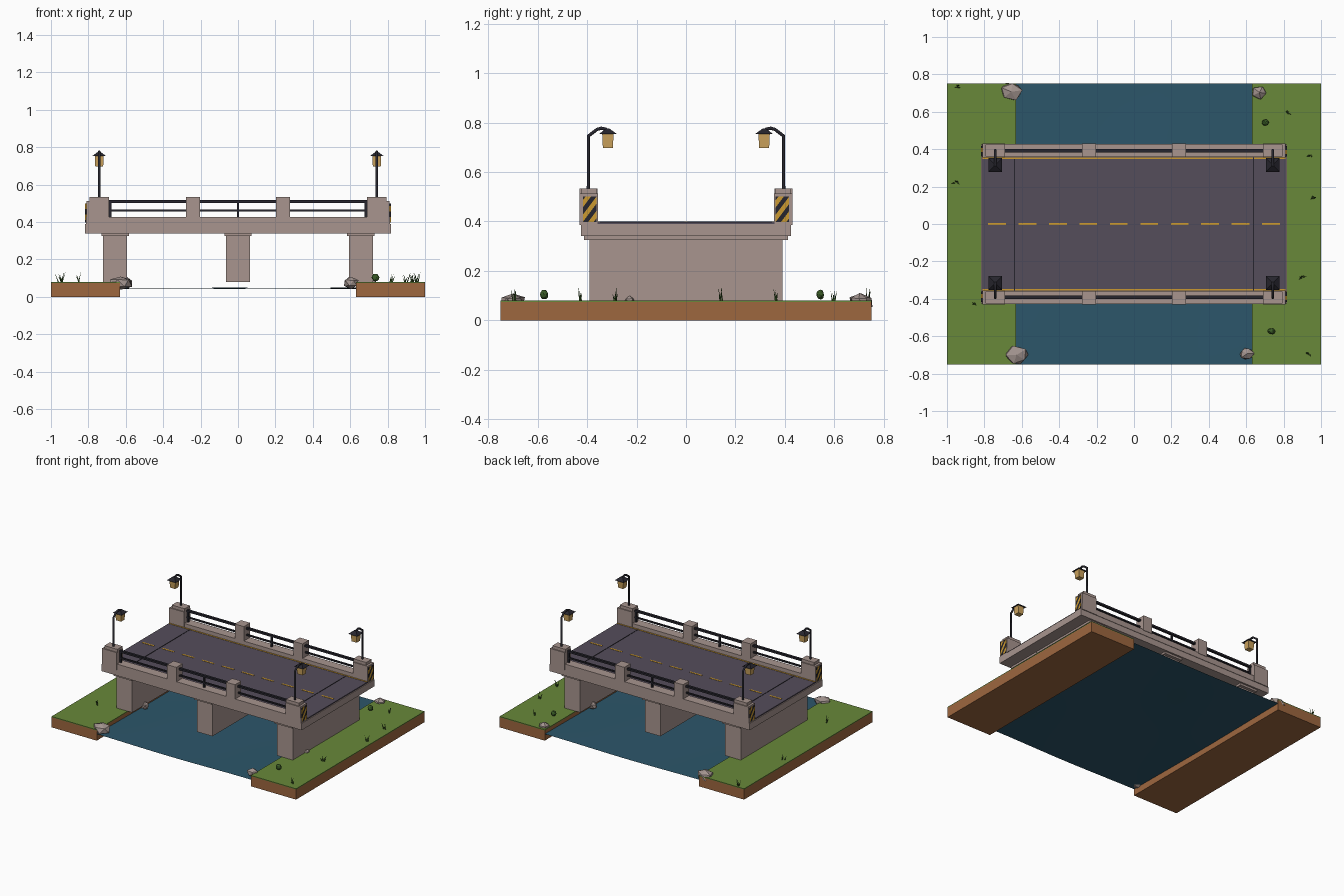
import bpy, bmesh, math, random
from mathutils import Vector, Matrix

random.seed(4)
if "Cube" in bpy.data.objects:
    bpy.data.objects.remove(bpy.data.objects["Cube"], do_unlink=True)


def colour(name, r, g, b):
    lin = [((c / 255 + 0.055) / 1.055) ** 2.4 for c in (r, g, b)] + [1]
    m = bpy.data.materials.new(name)
    m.use_nodes = True
    m.diffuse_color = lin
    bsdf = m.node_tree.nodes["Principled BSDF"]
    bsdf.inputs["Base Color"].default_value = lin
    bsdf.inputs["Roughness"].default_value = 0.9
    return m


stone = colour("stone", 168, 149, 143)
rock_grey = colour("rock grey", 164, 149, 144)
asphalt = colour("asphalt", 85, 77, 91)
water_blue = colour("water blue", 44, 86, 106)
amber = colour("amber paint", 204, 154, 48)
glass = colour("lantern glow", 203, 162, 92)
iron = colour("dark iron", 38, 37, 45)
grass = colour("grass", 104, 136, 58)
earth = colour("earth", 158, 103, 63)
foliage = colour("foliage", 58, 92, 38)


def finish(name, bm, *mats):
    me = bpy.data.meshes.new(name)
    bmesh.ops.recalc_face_normals(bm, faces=bm.faces)
    bm.to_mesh(me)
    bm.free()
    for m in mats:
        me.materials.append(m)
    ob = bpy.data.objects.new(name, me)
    bpy.context.collection.objects.link(ob)
    return ob


def add_box(bm, x, y, z):
    """Box from (min, max) pairs."""
    lo, hi = zip(x, y, z)
    size = [h - l for l, h in zip(lo, hi)]
    mid = [(h + l) / 2 for l, h in zip(lo, hi)]
    mat = Matrix.Translation(mid) @ Matrix.Diagonal((*size, 1))
    return bmesh.ops.create_cube(bm, size=1, matrix=mat)["verts"]


def box(name, mat, x, y, z):
    bm = bmesh.new()
    add_box(bm, x, y, z)
    return finish(name, bm, mat)


def span(a, b, sign):
    return tuple(sorted((a * sign, b * sign)))


# Banks: earth blocks with a thin turf layer
for side, s in (("left", 1), ("right", -1)):
    box(side + "_bank", earth, span(0.63, 1, s), (-0.75, 0.75), (0, 0.074))
    box(side + "_turf", grass, span(0.63, 1, s), (-0.75, 0.75), (0.074, 0.08))

# Water sheet with gentle ripples
bm = bmesh.new()
bmesh.ops.create_grid(bm, x_segments=24, y_segments=24, size=1)
for v in bm.verts:
    x, y = v.co.x * 0.63, v.co.y * 0.75
    v.co = (x, y, 0.046 + 0.003 * math.sin(5 * x + 1.8) * math.cos(4 * y))
water = finish("water", bm, water_blue)
water.data.shade_smooth()

# Piers with shallow caps
for name, x in (("right_pier", -0.657), ("middle_pier", 0), ("left_pier", 0.657)):
    box(name, stone, (x - 0.064, x + 0.064), (-0.39, 0.39), (0.08, 0.33))
    box(name + "_cap", stone, (x - 0.073, x + 0.073), (-0.412, 0.412), (0.325, 0.342))

# Deck slab and road surface
box("deck", stone, (-0.818, 0.818), (-0.425, 0.425), (0.34, 0.39))
box("road", asphalt, (-0.812, 0.812), (-0.36, 0.36), (0.385, 0.398))
for s in (1, -1):
    box("expansion_joint", iron, span(0.636, 0.642, s), (-0.355, 0.355), (0.395, 0.4))
    box("edge_line", amber, (-0.81, 0.81), span(0.347, 0.356, s), (0.395, 0.4))

# Centre dashes
bm = bmesh.new()
for i in range(10):
    x = (i - 4.5) * 0.163
    add_box(bm, (x - 0.048, x + 0.048), (-0.006, 0.006), (0.395, 0.4))
finish("centre_dashes", bm, amber)


def hazard_plate(sx, sy):
    """Amber plate cut by diagonals, alternate bands turned dark."""
    bm = bmesh.new()
    add_box(bm, span(0.811, 0.817, sx), span(0.362, 0.417, sy), (0.398, 0.5))
    across = Vector((0, -0.8 * sx, 0.6)).normalized()
    start = Vector((0, sy * 0.39, 0.449))
    step = 0.0175
    for i in range(-6, 7):
        geom = bm.verts[:] + bm.edges[:] + bm.faces[:]
        bmesh.ops.bisect_plane(bm, geom=geom, plane_co=start + across * (i + 0.5) * step,
                               plane_no=across)
    for f in bm.faces:
        d = (f.calc_center_median() - start).dot(across)
        f.material_index = round(d / step) % 2
    finish("hazard_plate", bm, amber, iron)


def lamp(sx, sy):
    """Post with a bent arm and a hanging lantern."""
    cu = bpy.data.curves.new("lamp_post", "CURVE")
    cu.dimensions = "3D"
    cu.bevel_depth = 0.0075
    cu.bevel_resolution = 1
    cu.use_fill_caps = True
    path = [(0.395, 0.52), (0.395, 0.745), (0.385, 0.753), (0.36, 0.772),
            (0.343, 0.777), (0.32, 0.772)]
    sp = cu.splines.new("POLY")
    sp.points.add(len(path) - 1)
    for p, (y, z) in zip(sp.points, path):
        p.co = (sx * 0.742, sy * y, z, 1)
    cu.materials.append(iron)
    bpy.context.collection.objects.link(bpy.data.objects.new("lamp_post", cu))

    x, y = sx * 0.742, sy * 0.316
    bm = bmesh.new()
    bmesh.ops.create_cone(bm, cap_ends=True, segments=4, radius1=0.052, radius2=0.01, depth=0.022,
                          matrix=Matrix.Translation((x, y, 0.764)) @ Matrix.Rotation(math.pi / 4, 4, "Z"))
    finish("lantern_roof", bm, iron)
    bm = bmesh.new()
    for v in add_box(bm, (x - 0.024, x + 0.024), (y - 0.023, y + 0.023), (0.697, 0.754)):
        if v.co.z < 0.72:
            v.co.x = x + (v.co.x - x) * 0.88
            v.co.y = y + (v.co.y - y) * 0.88
    finish("lantern_glass", bm, glass)


# Parapets, railings, end posts and lamps on both sides
for sy in (1, -1):
    box("kerb", stone, (-0.814, 0.814), span(0.358, 0.428, sy), (0.385, 0.427))
    for x in (-0.24, 0.24):
        box("middle_post", stone, (x - 0.037, x + 0.037), span(0.358, 0.431, sy), (0.42, 0.534))
    bm = bmesh.new()
    add_box(bm, (-0.7, 0.7), span(0.383, 0.401, sy), (0.503, 0.517))
    add_box(bm, (-0.7, 0.7), span(0.386, 0.398, sy), (0.456, 0.466))
    for x in (-0.683, 0, 0.683):
        add_box(bm, (x - 0.006, x + 0.006), span(0.386, 0.398, sy), (0.42, 0.51))
    finish("railing", bm, iron)
    for sx in (1, -1):
        box("end_post", stone, span(0.69, 0.811, sx), span(0.355, 0.431, sy), (0.385, 0.512))
        box("end_post_cap", stone, span(0.69, 0.795, sx), span(0.362, 0.424, sy), (0.512, 0.534))
        hazard_plate(sx, sy)
        lamp(sx, sy)


def lump(name, mat, centre, size, rough):
    bm = bmesh.new()
    bmesh.ops.create_icosphere(bm, subdivisions=1 if rough > 0.15 else 2, radius=1)
    spin = Matrix.Rotation(random.uniform(0, 6), 3, "Z")
    for v in bm.verts:
        p = spin @ v.co * random.uniform(1 - rough, 1 + rough * 0.4)
        v.co = Vector(a * b for a, b in zip(p, size)) + Vector(centre)
    finish(name, bm, mat)


# Rocks along the shore
for x, y, r in ((-0.657, 0.707, 0.066), (-0.627, -0.7, 0.065), (0.67, 0.703, 0.046),
                (0.605, -0.693, 0.045), (-0.595, -0.24, 0.036), (0.595, 0.24, 0.036),
                (0.715, -0.23, 0.03)):
    lump("rock", rock_grey, (x, y, 0.074), (r, r * 0.85, 0.02 + r * 0.33), 0.2)

# Small round bushes
for x, y in ((0.702, 0.543), (0.735, -0.573)):
    lump("bush", foliage, (x, y, 0.104), (0.02, 0.017, 0.021), 0.12)

# Grass tufts made of leaning blades
for x, y in ((-0.95, 0.735), (-0.95, 0.225), (-0.857, -0.424), (0.82, 0.597),
             (0.94, 0.362), (0.957, 0.142), (0.895, -0.287), (0.93, -0.695)):
    bm = bmesh.new()
    for i in range(4):
        a = random.uniform(0, math.tau)
        base = Vector((x + random.uniform(-0.01, 0.01), y + random.uniform(-0.006, 0.006), 0.078))
        tip = base + Vector((math.cos(a) * 0.02, math.sin(a) * 0.01, random.uniform(0.03, 0.062)))
        ring = [base + Vector((math.cos(t), math.sin(t), 0)) * 0.004 for t in (a, a + 2.1, a + 4.2)]
        verts = [bm.verts.new(p) for p in ring + [tip]]
        for j in range(3):
            bm.faces.new((verts[j], verts[(j + 1) % 3], verts[3]))
    finish("grass_tuft", bm, foliage)
